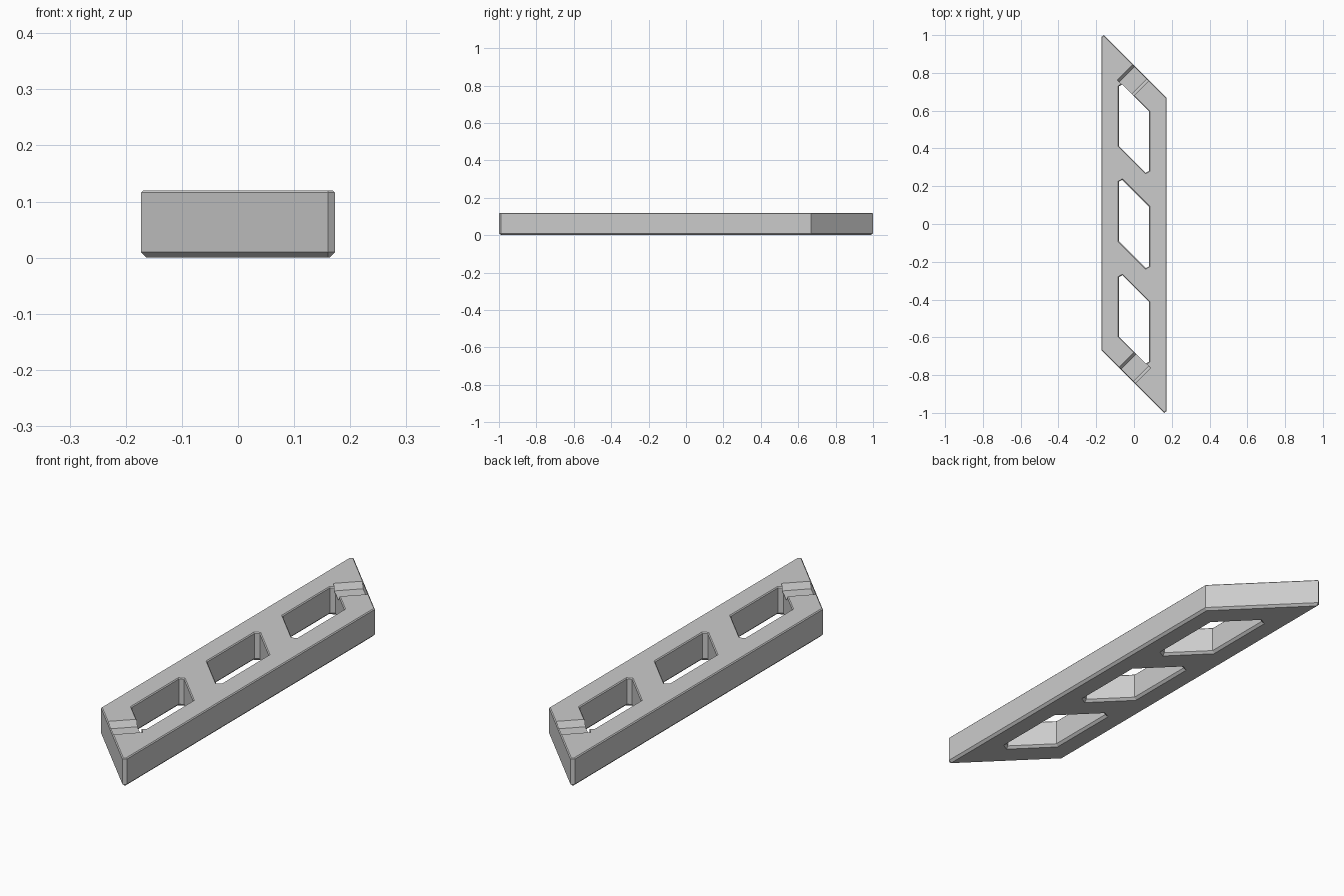
import bpy, bmesh
from math import pi
from mathutils import Vector, Matrix

cube = bpy.data.objects.get("Cube")
if cube:
    bpy.data.objects.remove(cube)

HEIGHT = 0.12
TOP_BEVEL, BASE_BEVEL = 0.004, 0.01

grey = bpy.data.materials.new("light grey")
grey.use_nodes = True
grey.diffuse_color = (0.6, 0.6, 0.6, 1)
grey.node_tree.nodes["Principled BSDF"].inputs["Base Color"].default_value = (0.6, 0.6, 0.6, 1)


def symmetric(half):
    """Complete a counter-clockwise outline by a half turn."""
    return [Vector(p) for p in half] + [-Vector(p) for p in half]


def offset(outline, d):
    """Move every side of an outline outwards by d."""
    result = []
    for i, p in enumerate(outline):
        a = (p - outline[i - 1]).normalized()
        b = (outline[(i + 1) % len(outline)] - p).normalized()
        na, nb = Vector((a.y, -a.x)), Vector((b.y, -b.x))
        result.append(p + (na + nb) * d / (1 + na.dot(nb)))
    return result


def loft(name, levels):
    """Solid through matching outlines given as (outline, z)."""
    bm = bmesh.new()
    rings = [[bm.verts.new((p.x, p.y, z)) for p in outline] for outline, z in levels]
    n = len(rings[0])
    for low, high in zip(rings, rings[1:]):
        for i in range(n):
            j = (i + 1) % n
            bm.faces.new((low[i], low[j], high[j], high[i]))
    bm.faces.new(rings[0][::-1])
    bm.faces.new(rings[-1])
    bmesh.ops.recalc_face_normals(bm, faces=bm.faces)
    mesh = bpy.data.meshes.new(name)
    bm.to_mesh(mesh)
    bm.free()
    mesh.materials.append(grey)
    obj = bpy.data.objects.new(name, mesh)
    bpy.context.collection.objects.link(obj)
    return obj


# Slanted bar with bevelled rims and clipped tips
outline = symmetric([(0.173, 0.667), (-0.16, 1.0), (-0.173, 0.99)])
frame = loft("slanted_frame", [
    (offset(outline, -BASE_BEVEL), 0), (outline, BASE_BEVEL),
    (outline, HEIGHT - TOP_BEVEL), (offset(outline, -TOP_BEVEL), HEIGHT)])

# Three windows, flared at both rims
cutters = []
window = symmetric([(0.08, 0.092), (-0.062, 0.234), (-0.08, 0.224)])
lap = 0.01
for k in (-1, 0, 1):
    cutter = loft("window_cutter", [
        (offset(window, BASE_BEVEL + lap), -lap), (window, BASE_BEVEL),
        (window, HEIGHT - TOP_BEVEL), (offset(window, TOP_BEVEL + lap), HEIGHT + lap)])
    cutter.data.transform(Matrix.Translation((0, 0.505 * k, 0)))
    cutters.append(cutter)

# Sloped-wall pocket at each end, behind a thin outer lip
DEPTH, SLOPE = 0.025, 0.6


def pocket_outline(half_width):
    inner, outer, mid = 0.476, 0.59, 0.541
    corners = [(inner, mid - half_width), (outer, mid - half_width),
               (outer, mid + half_width), (inner, mid + half_width)]
    turn = Matrix.Rotation(pi / 4, 2)
    return [turn @ Vector(c) for c in corners]


for turn in (0, pi):
    cutter = loft("pocket_cutter", [
        (pocket_outline(0.06 - DEPTH * SLOPE), HEIGHT - DEPTH),
        (pocket_outline(0.06 + lap * SLOPE), HEIGHT + lap)])
    cutter.data.transform(Matrix.Rotation(turn, 4, "Z"))
    cutters.append(cutter)

# Cut the openings and drop the helpers
for cutter in cutters:
    cutter.hide_render = True
    mod = frame.modifiers.new("cut", "BOOLEAN")
    mod.operation, mod.solver, mod.object = "DIFFERENCE", "EXACT", cutter
bpy.context.view_layer.update()
evaluated = frame.evaluated_get(bpy.context.evaluated_depsgraph_get())
cut_mesh = bpy.data.meshes.new_from_object(evaluated)
frame.modifiers.clear()
frame.data = cut_mesh
for cutter in cutters:
    bpy.data.objects.remove(cutter)
